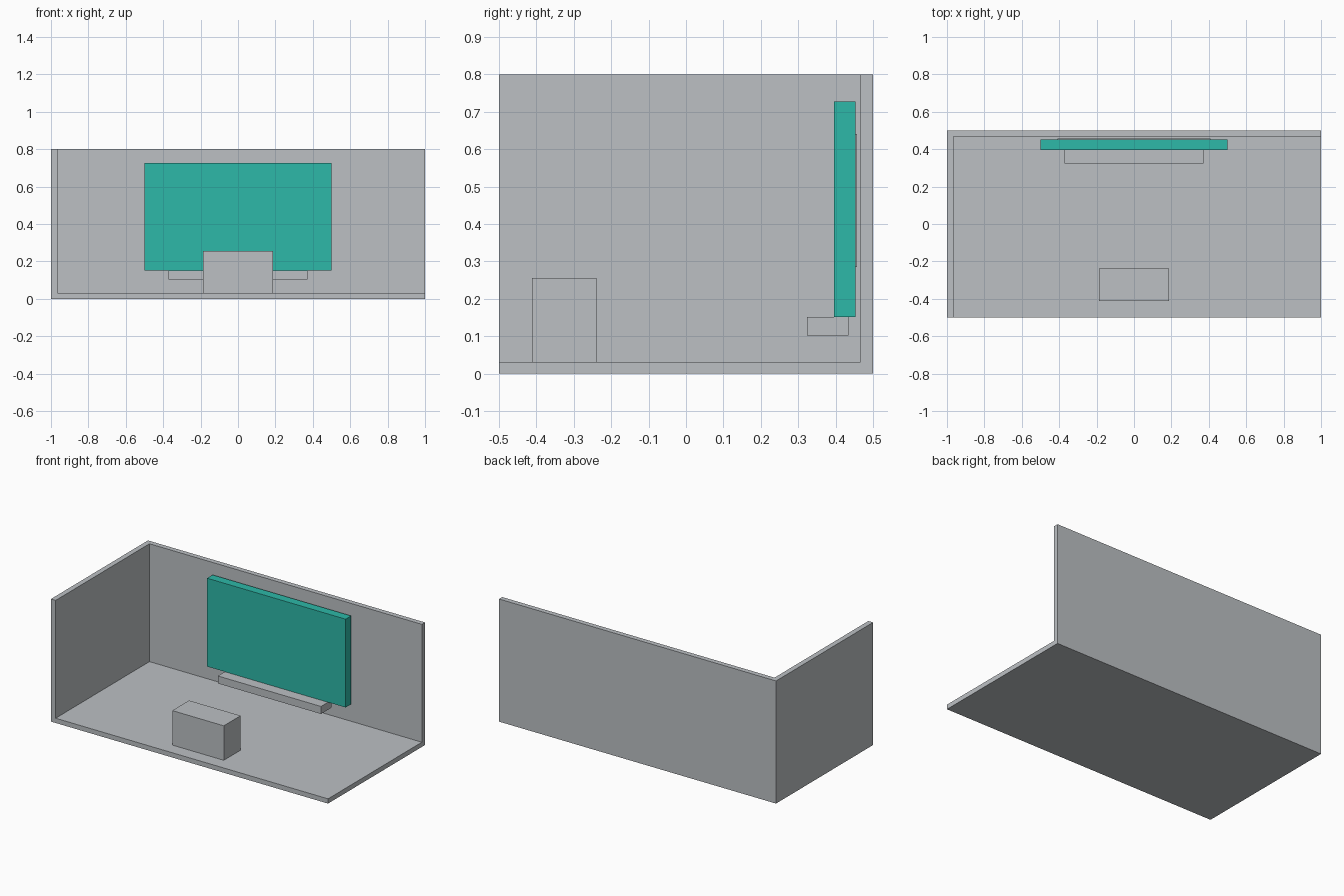
import bpy

if "Cube" in bpy.data.objects:
    bpy.data.objects.remove(bpy.data.objects["Cube"])


def material(name, color):
    mat = bpy.data.materials.new(name)
    mat.diffuse_color = (*color, 1.0)
    mat.use_nodes = True
    mat.node_tree.nodes["Principled BSDF"].inputs["Base Color"].default_value = mat.diffuse_color
    return mat


GREY = material("light grey", (0.503, 0.527, 0.552))
TEAL = material("teal", (0.026, 0.479, 0.392))


def box(name, x, y, z, mat):
    """Axis-aligned box given as (min, max) along each axis."""
    bpy.ops.mesh.primitive_cube_add(size=1)
    ob = bpy.context.object
    ob.name = name
    spans = (x, y, z)
    for v in ob.data.vertices:
        v.co = [lo if c < 0 else hi for c, (lo, hi) in zip(v.co, spans)]
    ob.data.materials.append(mat)
    return ob


# Room shell: one block hollowed out to leave floor, back wall and left wall
room = box("room_shell", (-1, 1), (-0.5, 0.5), (0, 0.8), GREY)
cutter = box("room_cutter", (-0.966, 1.2), (-0.7, 0.467), (0.031, 1.0), GREY)
cutter.hide_render = True
cut = room.modifiers.new("hollow", 'BOOLEAN')
cut.operation = 'DIFFERENCE'
cut.solver = 'EXACT'
cut.object = cutter
bpy.context.view_layer.objects.active = room
bpy.ops.object.modifier_apply(modifier=cut.name)
bpy.data.objects.remove(cutter)

# Wall screen with its thin rear plate
box("screen", (-0.5, 0.5), (0.396, 0.453), (0.151, 0.727), TEAL)
box("screen_back_plate", (-0.41, 0.41), (0.453, 0.457), (0.285, 0.64), GREY)

# Bar below the screen
box("sound_bar", (-0.372, 0.372), (0.324, 0.434), (0.102, 0.151), GREY)

# Block standing on the floor
box("floor_block", (-0.186, 0.186), (-0.412, -0.239), (0.031, 0.256), GREY)
